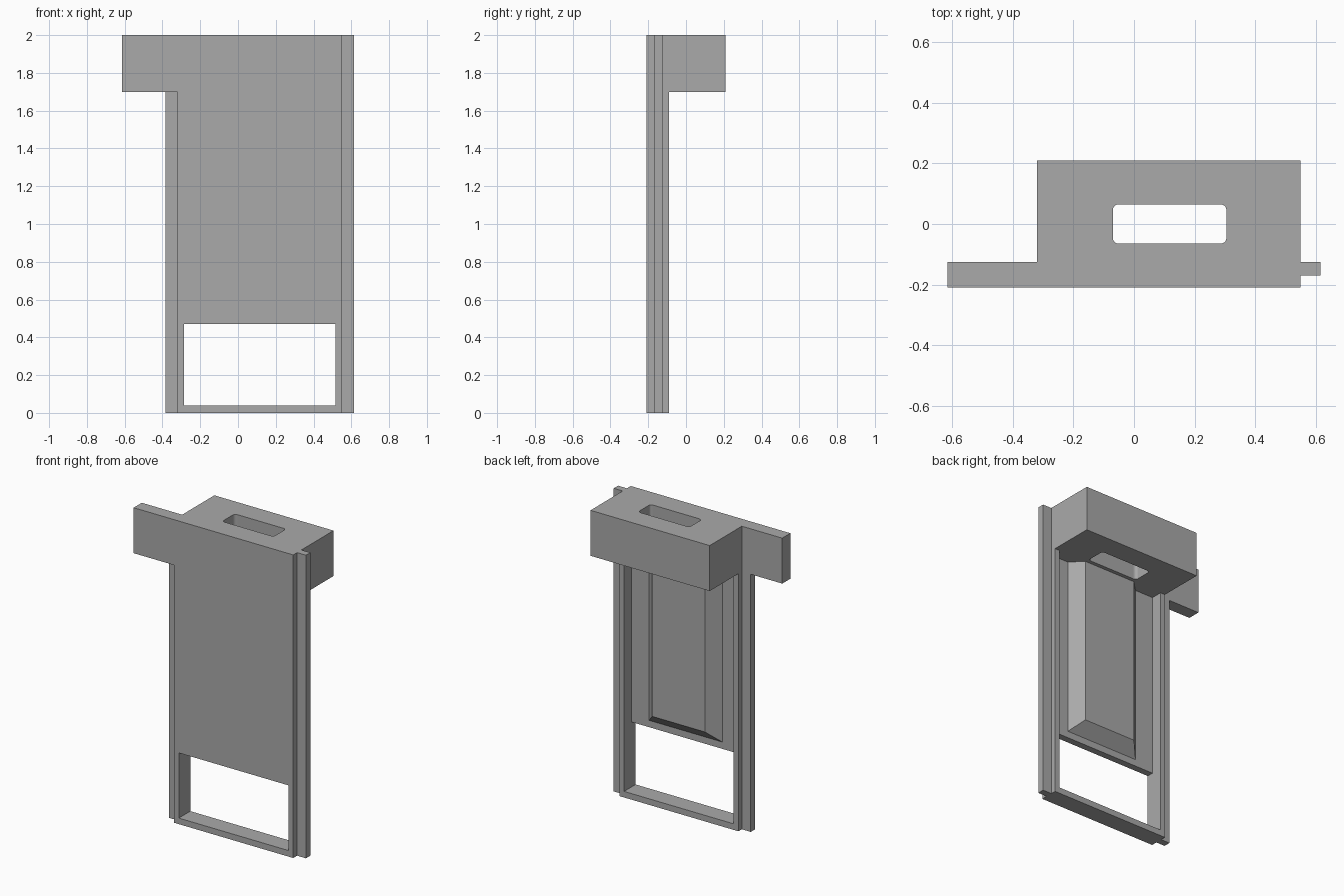
import bpy
import bmesh
from mathutils import Vector

if "Cube" in bpy.data.objects:
    bpy.data.objects.remove(bpy.data.objects["Cube"], do_unlink=True)

grey = bpy.data.materials.new("plain grey")
grey.use_nodes = True
grey.diffuse_color = (0.4, 0.4, 0.4, 1)
grey.node_tree.nodes["Principled BSDF"].inputs["Base Color"].default_value = (0.4, 0.4, 0.4, 1)


def finish(name, bm):
    bmesh.ops.recalc_face_normals(bm, faces=bm.faces)
    mesh = bpy.data.meshes.new(name)
    bm.to_mesh(mesh)
    bm.free()
    mesh.materials.append(grey)
    obj = bpy.data.objects.new(name, mesh)
    bpy.context.collection.objects.link(obj)
    return obj


def box(name, x, y, z, round_z=0.0):
    """Box from (min, max) ranges, with optional rounded upright edges."""
    bm = bmesh.new()
    bmesh.ops.create_cube(bm, size=1)
    for v in bm.verts:
        v.co = Vector([r[0] if c < 0 else r[1] for c, r in zip(v.co, (x, y, z))])
    if round_z:
        upright = [e for e in bm.edges if abs(e.verts[0].co.z - e.verts[1].co.z) > 0.1]
        bmesh.ops.bevel(bm, geom=upright, offset=round_z, segments=5,
                        profile=0.5, affect='EDGES')
    return finish(name, bm)


def cut(target, cutter):
    mod = target.modifiers.new("cut", 'BOOLEAN')
    mod.operation = 'DIFFERENCE'
    mod.solver = 'EXACT'
    mod.object = cutter
    bpy.context.view_layer.objects.active = target
    bpy.ops.object.modifier_apply(modifier=mod.name)
    bpy.data.objects.remove(cutter, do_unlink=True)


FRONT, BACK, STEP = -0.21, -0.09, -0.165
LEFT, RIGHT, SHELF = -0.32, 0.55, 1.70
INNER = (-0.285, 0.515)

# Panel and overhanging head, extruded from an L-shaped side profile
bm = bmesh.new()
profile = [(FRONT, 0), (BACK, 0), (BACK, SHELF), (0.21, SHELF), (0.21, 2), (FRONT, 2)]
side = bm.faces.new([bm.verts.new((LEFT, y, z)) for y, z in profile])
grown = bmesh.ops.extrude_face_region(bm, geom=[side])["geom"]
bmesh.ops.translate(bm, vec=(RIGHT - LEFT, 0, 0),
                    verts=[g for g in grown if isinstance(g, bmesh.types.BMVert)])
body = finish("panel_and_head", bm)

# Back pocket, lower window and slot through the head
cut(body, box("pocket_cutter", INNER, (STEP, BACK + 0.02), (0.04, SHELF)))
cut(body, box("window_cutter", INNER, (-0.3, -0.1), (0.04, 0.47)))
cut(body, box("slot_cutter", (-0.07, 0.305), (-0.065, 0.065), (1.6, 2.1), 0.02))

# Raised pad with sloping edges on the back of the panel
bm = bmesh.new()
rings = []
for y, inset in ((STEP, 0), (BACK, 0.075)):
    x0, x1, z0 = -0.15 + inset, 0.385 - inset, 0.515 + inset
    rings.append([bm.verts.new(p) for p in
                  ((x0, y, z0), (x1, y, z0), (x1, y, SHELF), (x0, y, SHELF))])
bm.faces.new(rings[0])
bm.faces.new(rings[1])
for i in range(4):
    j = (i + 1) % 4
    bm.faces.new((rings[0][i], rings[0][j], rings[1][j], rings[1][i]))
finish("back_pad", bm)

# Side rails and the projecting top tab
box("right_rail", (-0.385, LEFT), (-0.17, -0.125), (0, SHELF))
box("left_rail", (RIGHT, 0.615), (-0.17, -0.125), (0, 2))
box("top_tab", (-0.615, LEFT), (FRONT, -0.125), (SHELF, 2))
